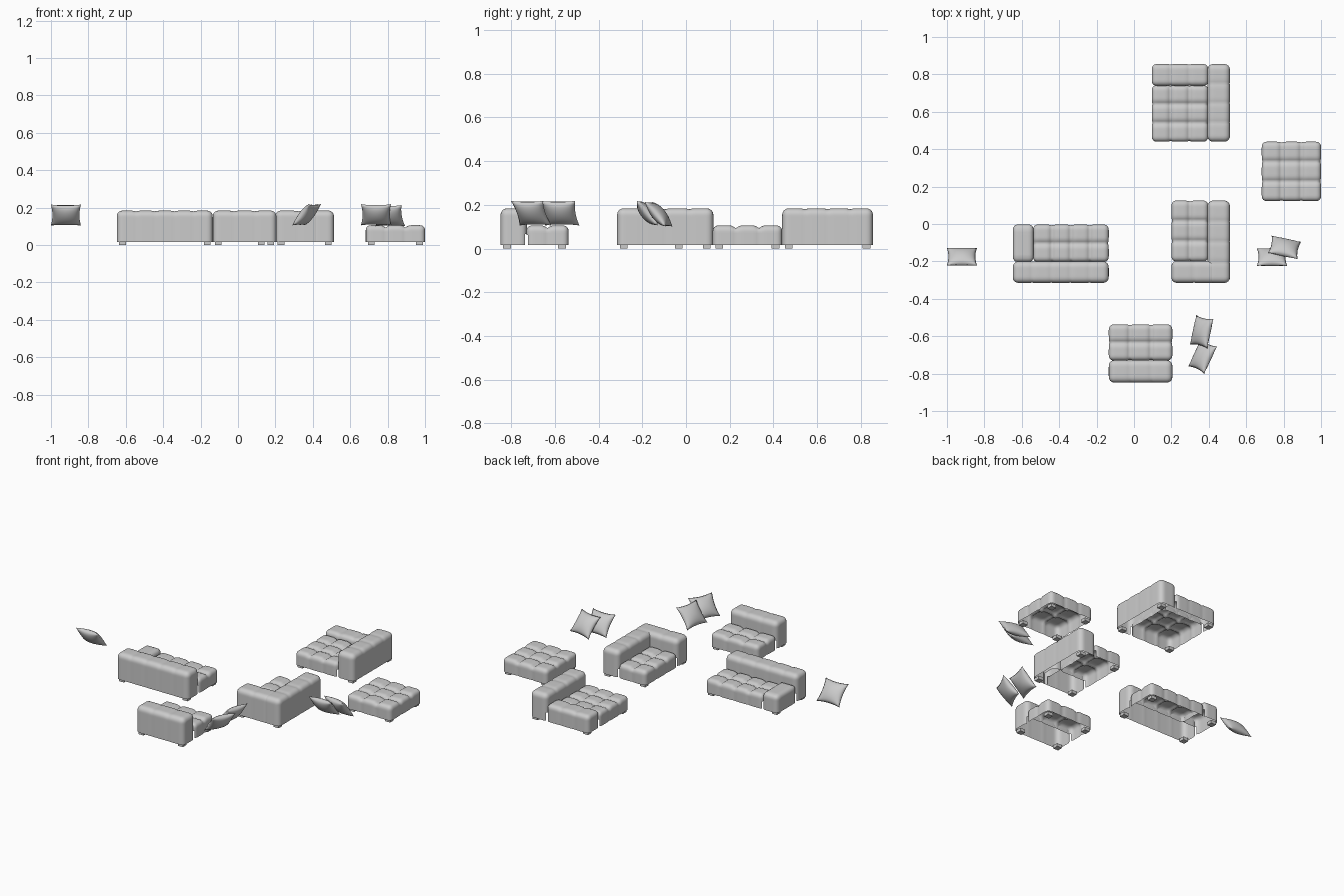
import bpy, bmesh
from math import radians, sqrt
from mathutils import Vector, Matrix

if "Cube" in bpy.data.objects:
    bpy.data.objects.remove(bpy.data.objects["Cube"])

BASE = 0.017    # underside of the upholstery
SEAT = 0.106
ARM = 0.125
BACK = 0.184
INNER = 0.08    # walls between parts of one module stop here


def finish(name, bm, smooth=True):
    bmesh.ops.recalc_face_normals(bm, faces=bm.faces)
    me = bpy.data.meshes.new(name)
    bm.to_mesh(me)
    bm.free()
    ob = bpy.data.objects.new(name, me)
    bpy.context.collection.objects.link(ob)
    for p in me.polygons:
        p.use_smooth = smooth
    return ob


def crease(t, n, length, w):
    """Strength of the nearest interior seam, t in 0..length."""
    best = 0.0
    for i in range(1, n):
        d = abs(t - length * i / n)
        best = max(best, max(0.0, 1 - d / w) ** 2)
    return best


def upholstery(name, x0, x1, y0, y1, z1, nx, ny, r=0.026, depth=0.013, inner=""):
    """Rounded, tufted shell open underneath. inner lists sides meeting another part."""
    seg = 10
    def lin(a, b, n):
        return [a + (b - a) * i / n for i in range(n + 1)]
    xs, ys = lin(x0, x1, max(seg, nx * seg)), lin(y0, y1, max(seg, ny * seg))
    zs = lin(BASE, z1, round((z1 - BASE) / 0.0085))
    bm, cache = bmesh.new(), {}

    def vert(x, y, z):
        key = (round(x, 5), round(y, 5), round(z, 5))
        if key not in cache:
            p = Vector((x, y, z))
            core = Vector((min(max(x, x0 + r), x1 - r), min(max(y, y0 + r), y1 - r), min(z, z1 - r)))
            n = (p - core).normalized()
            p = core + n * r
            wall = 1 - abs(n.z)
            d = depth * (1 - 0.7 * wall)
            c = crease(x - x0, nx, x1 - x0, 0.03) * (1 - abs(n.x)) + \
                crease(y - y0, ny, y1 - y0, 0.03) * (1 - abs(n.y))
            cache[key] = bm.verts.new(p - n * d * c)
        return cache[key]

    for a, b in zip(xs, xs[1:]):
        for c, d in zip(ys, ys[1:]):
            bm.faces.new([vert(a, c, z1), vert(b, c, z1), vert(b, d, z1), vert(a, d, z1)])
    for side, along, fixed in (("S", xs, y0), ("N", xs, y1), ("W", ys, x0), ("E", ys, x1)):
        for a, b in zip(along, along[1:]):
            for lo, hi in zip(zs, zs[1:]):
                if side in inner and lo < INNER - 0.02:
                    continue
                q = [(a, lo), (b, lo), (b, hi), (a, hi)]
                if side in "SN":
                    bm.faces.new([vert(t, fixed, z) for t, z in q])
                else:
                    bm.faces.new([vert(fixed, t, z) for t, z in q])
    return finish(name, bm)


def seat(name, *a, **k):
    return upholstery(name + "_seat", *a[:4], SEAT, *a[4:], **k)


def back(name, *a, **k):
    return upholstery(name, *a[:4], BACK, *a[4:], r=0.03, depth=0.004, **k)


def feet(name, x0, x1, y0, y1):
    s, m = 0.036, 0.03
    bm = bmesh.new()
    for x in (x0 + m, x1 - m):
        for y in (y0 + m, y1 - m):
            bmesh.ops.create_cube(bm, size=1, matrix=Matrix.Translation((x, y, 0.01)) @ Matrix.Diagonal((s, s, 0.02, 1)))
    finish(name + "_feet", bm, False)


def pillow(name, x, y, z, turn, w=0.162, h=0.148, t=0.03, tilt=50):
    """Pinched-corner scatter cushion, leaning back."""
    n, bm = 16, bmesh.new()
    for sgn in (1, -1):
        g = []
        for i in range(n + 1):
            for j in range(n + 1):
                u, v = 2 * i / n - 1, 2 * j / n - 1
                px = u * w / 2 * (1 - 0.11 * (1 - v * v))
                py = v * h / 2 * (1 - 0.11 * (1 - u * u))
                pz = sgn * t * sqrt(max(0, (1 - u * u) * (1 - v * v))) ** 1.1
                g.append(bm.verts.new((px, py, pz)))
        for i in range(n):
            for j in range(n):
                k = i * (n + 1) + j
                bm.faces.new([g[k], g[k + n + 1], g[k + n + 2], g[k + 1]])
    bmesh.ops.remove_doubles(bm, verts=bm.verts, dist=0.0003)
    ob = finish(name, bm)
    ob.matrix_world = Matrix.Translation((x, y, z)) @ Matrix.Rotation(radians(turn), 4, 'Z') \
        @ Matrix.Rotation(radians(180 - tilt), 4, 'X')


# Ottoman
seat("ottoman", 0.683, 1.0, 0.122, 0.44, 3, 3)
feet("ottoman", 0.683, 1.0, 0.122, 0.44)

# Armless chair module
seat("chair", -0.135, 0.205, -0.73, -0.537, 3, 2, inner="S")
back("chair_back", -0.135, 0.205, -0.848, -0.728, 3, 1, inner="N")
feet("chair", -0.135, 0.205, -0.848, -0.537)

# Corner module with L-shaped back
seat("corner", 0.2, 0.397, -0.2, 0.125, 2, 3, inner="SE")
back("corner_side_back", 0.393, 0.513, -0.315, 0.125, 1, 4, inner="W")
back("corner_rear_back", 0.2, 0.44, -0.315, -0.197, 2, 1, inner="NE")
feet("corner", 0.2, 0.513, -0.315, 0.125)

# Long sofa module with low arm
seat("sofa", -0.54, -0.135, -0.203, -0.003, 4, 2, inner="SW")
upholstery("sofa_arm", -0.648, -0.537, -0.203, -0.003, ARM, 1, 1, inner="SE")
back("sofa_back", -0.648, -0.135, -0.315, -0.2, 5, 1, inner="N")
feet("sofa", -0.648, -0.135, -0.315, -0.003)

# Large lounge module with low rear row
seat("lounge", 0.095, 0.397, 0.44, 0.742, 3, 3, inner="NE")
upholstery("lounge_arm", 0.095, 0.397, 0.739, 0.855, ARM, 3, 1, depth=0.006, inner="SE")
back("lounge_back", 0.393, 0.513, 0.44, 0.855, 1, 4, inner="W")
feet("lounge", 0.095, 0.513, 0.44, 0.855)

# Scatter cushions
for i, p in enumerate([(-0.92, -0.175, 0.16, 0), (0.738, -0.177, 0.162, 0), (0.805, -0.125, 0.157, -12),
                       (0.362, -0.576, 0.162, 78), (0.367, -0.708, 0.162, 65)], 1):
    pillow(f"scatter_cushion_{i}", *p)
